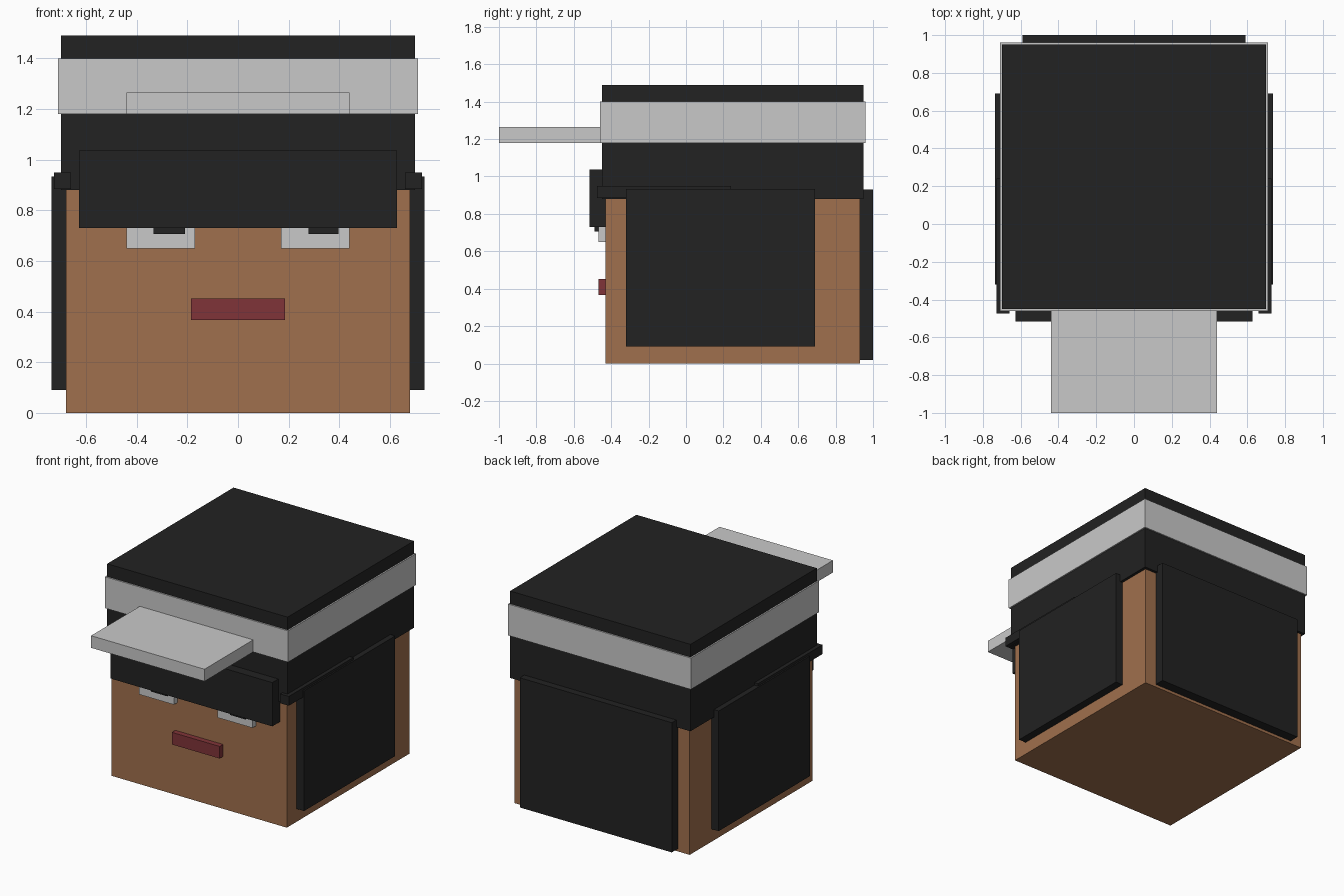
import bpy
import bmesh

if "Cube" in bpy.data.objects:
    bpy.data.objects.remove(bpy.data.objects["Cube"])


def material(name, rgb):
    """Flat colour from 0-255 sRGB values."""
    lin = [((c / 255 + 0.055) / 1.055) ** 2.4 for c in rgb]
    m = bpy.data.materials.new(name)
    m.diffuse_color = (*lin, 1)
    m.use_nodes = True
    m.node_tree.nodes["Principled BSDF"].inputs["Base Color"].default_value = m.diffuse_color
    return m


skin = material("brown_skin", (160, 112, 77))
black = material("black_hair", (34, 34, 34))
white = material("light_grey", (201, 201, 201))
red = material("dark_red", (128, 52, 56))


def box(name, mat, x, y, z):
    """Box spanning the given (min, max) ranges."""
    lo, hi = zip(x, y, z)
    bm = bmesh.new()
    bmesh.ops.create_cube(bm, size=1)
    for v in bm.verts:
        v.co = [hi[i] if v.co[i] > 0 else lo[i] for i in range(3)]
    me = bpy.data.meshes.new(name)
    bm.to_mesh(me)
    bm.free()
    me.materials.append(mat)
    ob = bpy.data.objects.new(name, me)
    bpy.context.collection.objects.link(ob)
    return ob


# Head and cap
box("head", skin, (-0.68, 0.68), (-0.43, 0.93), (0, 1.36))
box("cap", black, (-0.70, 0.70), (-0.45, 0.95), (0.88, 1.49))
box("cap_band", white, (-0.71, 0.71), (-0.46, 0.96), (1.18, 1.40))
box("cap_brim", white, (-0.44, 0.44), (-1.0, -0.44), (1.18, 1.265))

# Hair at front and back
box("fringe", black, (-0.628, 0.628), (-0.517, -0.425), (0.73, 1.037))
box("back_hair", black, (-0.59, 0.59), (0.92, 1.0), (0.02, 0.93))

# Mirrored parts: side hair, temple strips, eyes
for side, s in (("left", -1), ("right", 1)):
    def mx(a, b):
        return tuple(sorted((a * s, b * s)))
    box(side + "_side_hair", black, mx(0.67, 0.737), (-0.32, 0.69), (0.09, 0.933))
    box(side + "_temple_strip", black, mx(0.66, 0.727), (-0.475, 0.24), (0.885, 0.95))
    box(side + "_eye", white, mx(0.17, 0.44), (-0.468, -0.42), (0.65, 0.85))

# Pupils both look slightly to one side
box("left_pupil", black, (-0.333, -0.21), (-0.488, -0.44), (0.706, 0.84))
box("right_pupil", black, (0.278, 0.397), (-0.488, -0.44), (0.706, 0.84))

# Mouth
box("mouth", red, (-0.185, 0.185), (-0.468, -0.42), (0.367, 0.452))
